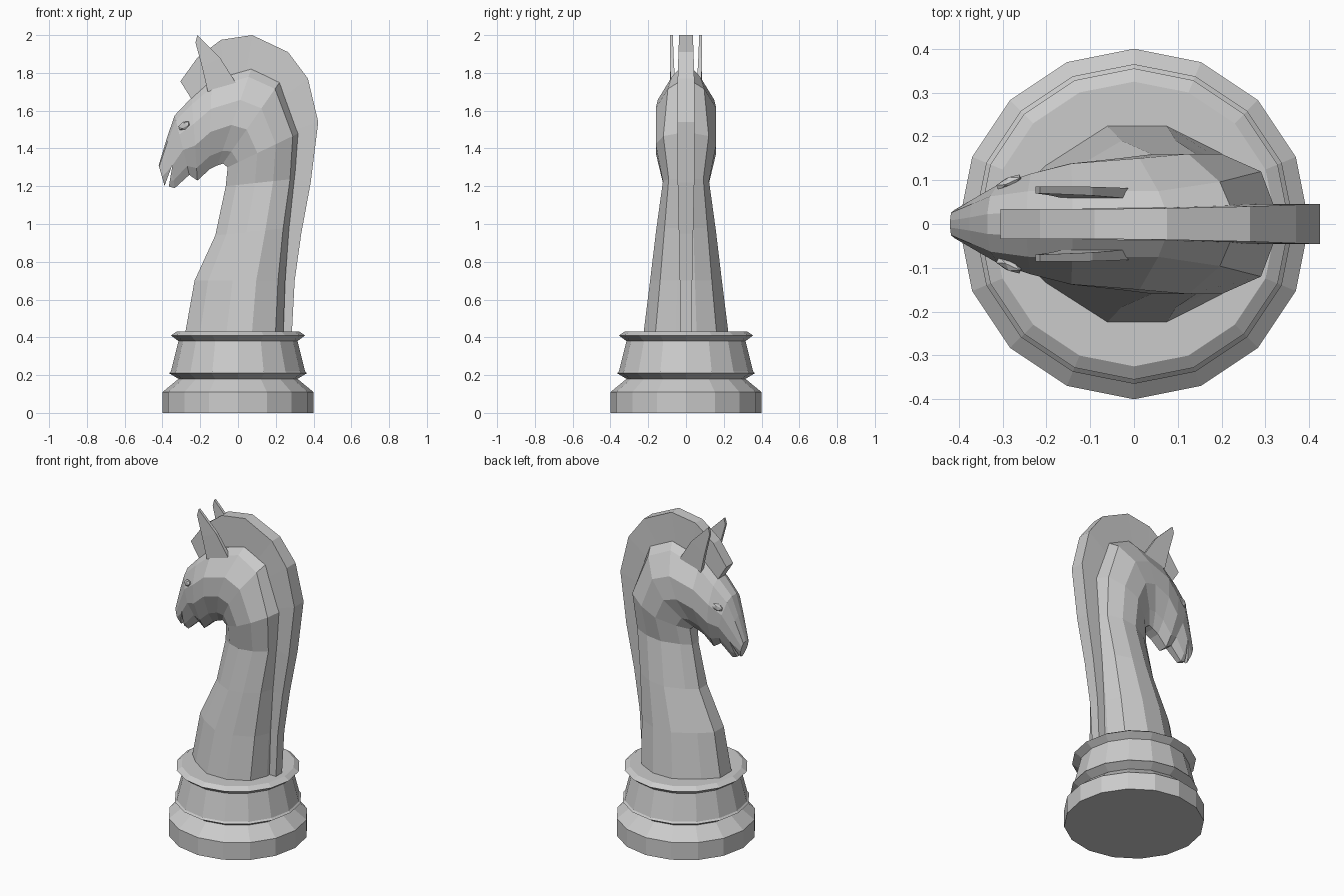
import bpy, bmesh, math

if "Cube" in bpy.data.objects:
    bpy.data.objects.remove(bpy.data.objects["Cube"])


def finish(name, bm):
    bmesh.ops.recalc_face_normals(bm, faces=bm.faces)
    mesh = bpy.data.meshes.new(name)
    bm.to_mesh(mesh)
    bm.free()
    obj = bpy.data.objects.new(name, mesh)
    bpy.context.collection.objects.link(obj)
    return obj


def skin(name, rings):
    """Join closed rings of points with quads and cap both ends."""
    bm = bmesh.new()
    loops = [[bm.verts.new(p) for p in ring] for ring in rings]
    n = len(loops[0])
    for a, b in zip(loops, loops[1:]):
        for i in range(n):
            j = (i + 1) % n
            bm.faces.new((a[i], a[j], b[j], b[i]))
    bm.faces.new(loops[0])
    bm.faces.new(loops[-1])
    return finish(name, bm)


def section(x0, z0, x1, z1, w, profile, yc=0):
    """Cross-section from an inner to an outer point, mirrored in y."""
    half = [(x0 + (x1 - x0) * t, w * k, z0 + (z1 - z0) * t) for t, k in profile]
    return ([(x, yc + y, z) for x, y, z in half]
            + [(x, yc - y, z) for x, y, z in reversed(half)])


# turned base
base = [(.40, 0), (.40, .11), (.315, .18), (.365, .21), (.355, .22),
        (.315, .38), (.355, .41), (.325, .43)]
skin("base", [[(r * math.cos(math.tau * i / 16), r * math.sin(math.tau * i / 16), z)
               for i in range(16)] for r, z in base])

# neck arching over into the head: inner x z, outer x z, half width, crown width
path = [(-.28, .42, .24, .42, .225, .72),
        (-.23, .70, .25, .70, .19, .72),
        (-.12, .94, .27, .98, .158, .72),
        (-.065, 1.2, .305, 1.24, .122, .75),
        (-.055, 1.30, .32, 1.48, .16, .75),
        (-.08, 1.32, .22, 1.75, .16, .6),
        (-.11, 1.31, .07, 1.82, .15, .5),
        (-.15, 1.29, -.14, 1.76, .138, .55),
        (-.215, 1.23, -.245, 1.67, .115, .65),
        (-.258, 1.26, -.335, 1.575, .09, .7),
        (-.335, 1.19, -.375, 1.46, .06, .75),
        (-.39, 1.205, -.42, 1.31, .032, .8)]
head = skin("neck_and_head", [
    section(*p[:5], [(0, .25), (.15, .6), (.42, 1), (.68, 1), (.92, p[5]), (1, .25)])
    for p in path])

# mouth slit
flat = [(0, 1), (1, 1)]
cutter = skin("mouth_cutter", [section(-.349, 1.31, -.347, 1.31, .2, flat),
                               section(-.408, 1.15, -.375, 1.15, .2, flat)])
mod = head.modifiers.new("mouth", 'BOOLEAN')
mod.object = cutter
mod.operation = 'DIFFERENCE'
mod.solver = 'EXACT'
bpy.context.view_layer.objects.active = head
bpy.ops.object.modifier_apply(modifier=mod.name)
bpy.data.objects.remove(cutter)

# mane crest
mane = [(.20, .42, .285, .42, .03),
        (.20, .70, .30, .70, .033),
        (.21, 1.0, .335, .95, .038),
        (.25, 1.25, .385, 1.22, .044),
        (.25, 1.48, .425, 1.54, .046),
        (.21, 1.65, .37, 1.77, .044),
        (.13, 1.72, .265, 1.91, .04),
        (.03, 1.74, .075, 2.0, .036),
        (-.07, 1.71, -.09, 1.975, .034),
        (-.15, 1.67, -.215, 1.88, .034),
        (-.22, 1.62, -.305, 1.755, .034)]
skin("mane", [section(*m, flat) for m in mane])

# ears and eyes
for s, side in ((-1, "right"), (1, "left")):
    skin("ear_" + side, [section(-.16, 1.70, -.01, 1.745, .012, flat, s * .07),
                         section(-.19, 1.83, -.095, 1.88, .01, flat, s * .075),
                         section(-.225, 1.96, -.215, 2.0, .008, flat, s * .078)])
    bm = bmesh.new()
    bmesh.ops.create_icosphere(bm, subdivisions=1, radius=1)
    bmesh.ops.scale(bm, vec=(.038, .014, .022), verts=bm.verts)
    eye = finish("eye_" + side, bm)
    eye.location = (-.285, s * .094, 1.52)
    eye.rotation_euler = (0, math.radians(-25), s * math.radians(25))
